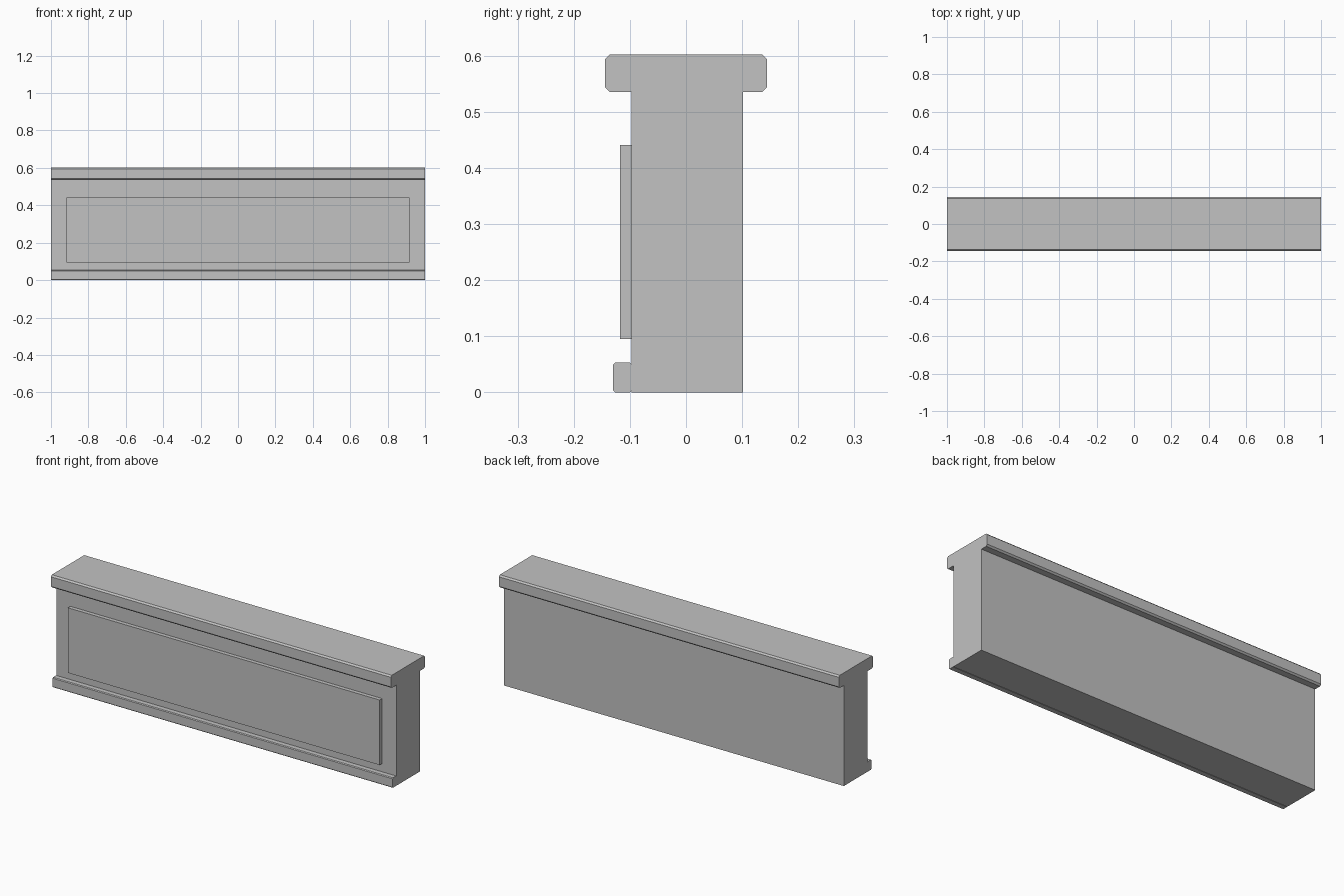
import bpy
import bmesh

cube = bpy.data.objects.get("Cube")
if cube:
    bpy.data.objects.remove(cube, do_unlink=True)

stone = bpy.data.materials.new("light_grey_stone")
stone.use_nodes = True
colour = (0.54, 0.54, 0.54, 1)
stone.diffuse_color = colour
stone.node_tree.nodes["Principled BSDF"].inputs["Base Color"].default_value = colour


def block(name, x, y, z, chamfer=0):
    """Box between the given ranges, with its lengthwise edges chamfered."""
    bm = bmesh.new()
    bmesh.ops.create_cube(bm, size=1)
    for v in bm.verts:
        v.co = [a + (b - a) * (c + 0.5) for (a, b), c in zip((x, y, z), v.co)]
    if chamfer:
        long_edges = [e for e in bm.edges
                      if abs(e.verts[0].co.x - e.verts[1].co.x) > 0.1]
        bmesh.ops.bevel(bm, geom=long_edges, offset=chamfer, segments=1,
                        affect='EDGES', profile=0.5)
    bmesh.ops.recalc_face_normals(bm, faces=bm.faces)
    mesh = bpy.data.meshes.new(name)
    bm.to_mesh(mesh)
    bm.free()
    mesh.materials.append(stone)
    obj = bpy.data.objects.new(name, mesh)
    bpy.context.collection.objects.link(obj)
    return obj


length = (-1, 1)
# Main wall
block("wall_body", length, (-0.097, 0.102), (0, 0.536))
# Overhanging top
block("coping", length, (-0.144, 0.144), (0.535, 0.602), 0.008)
# Strip along the foot of the front
block("base_moulding", length, (-0.13, -0.096), (0, 0.053), 0.004)
# Raised front panel
block("front_panel", (-0.918, 0.916), (-0.118, -0.096), (0.095, 0.441))
